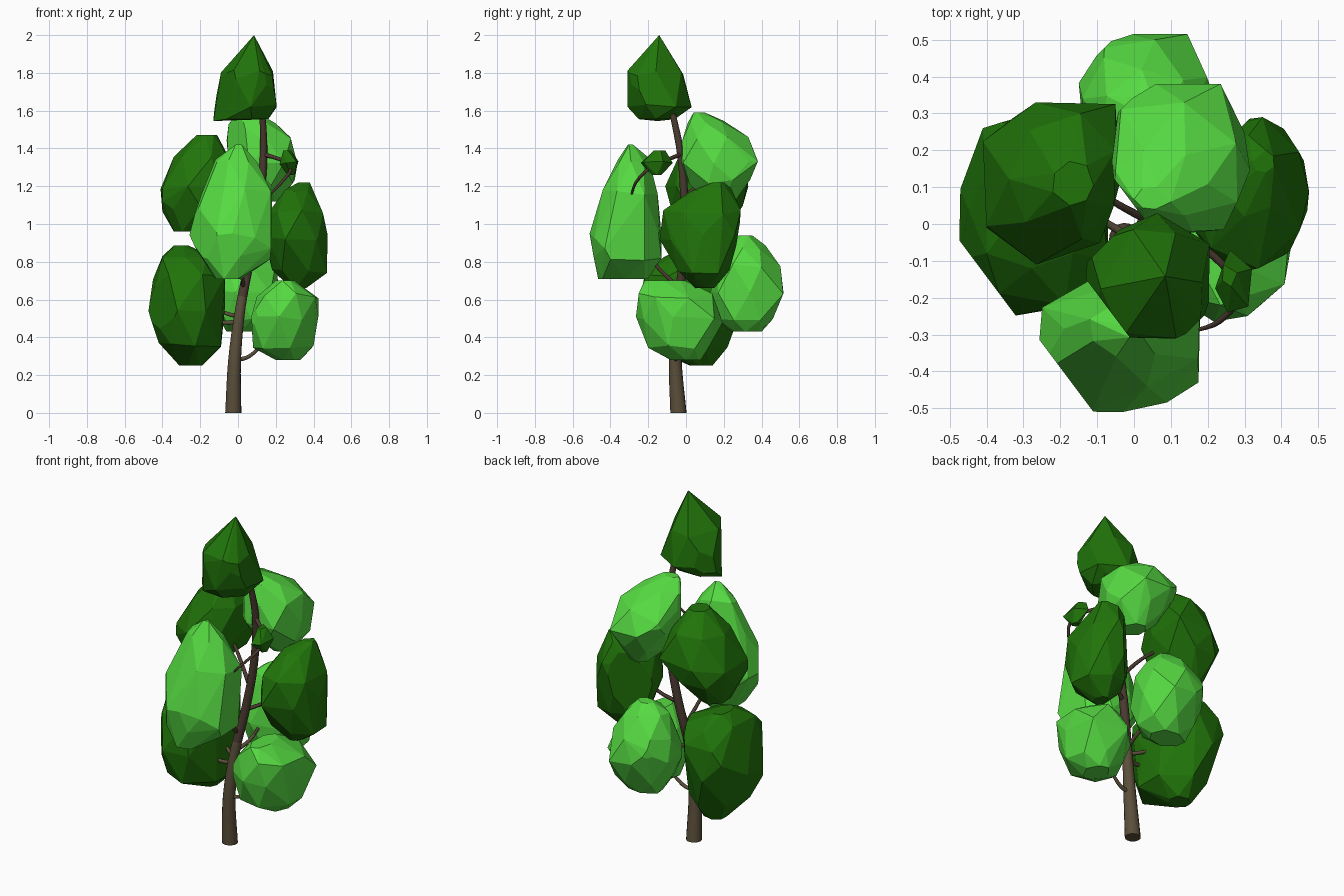
import bpy, bmesh, math, random
from mathutils import Vector

if "Cube" in bpy.data.objects:
    bpy.data.objects.remove(bpy.data.objects["Cube"])

random.seed(7)


def material(name, rgb):
    m = bpy.data.materials.new(name)
    m.diffuse_color = (*rgb, 1)
    m.use_nodes = True
    m.node_tree.nodes["Principled BSDF"].inputs["Base Color"].default_value = m.diffuse_color
    return m


LIGHT = material("light_leaf_green", (0.094, 0.71, 0.055))
DARK = material("dark_leaf_green", (0.015, 0.175, 0.003))
BARK = material("bark_brown", (0.105, 0.078, 0.043))
BARK_UP = material("upper_bark_brown", (0.070, 0.043, 0.030))

DIAG_U, DIAG_V = Vector((0.8, 0.6, 0)), Vector((-0.707, 0.707, 0))   # diagonal plan directions


def finish(bm, name, mats):
    me = bpy.data.meshes.new(name)
    bm.to_mesh(me)
    bm.free()
    for m in mats:
        me.materials.append(m)
    ob = bpy.data.objects.new(name, me)
    bpy.context.collection.objects.link(ob)
    return ob


def hull(points):
    bm = bmesh.new()
    for p in points:
        bm.verts.new(p)
    bmesh.ops.remove_doubles(bm, verts=bm.verts[:], dist=0.025)
    res = bmesh.ops.convex_hull(bm, input=bm.verts[:])
    junk = {g for g in res["geom_interior"] + res["geom_unused"]
            if isinstance(g, bmesh.types.BMVert)}
    bmesh.ops.delete(bm, geom=list(junk), context='VERTS')
    bmesh.ops.recalc_face_normals(bm, faces=bm.faces[:])
    return bm


def clump(name, mat, rows, u=(None, None), v=(None, None), corners=(), n=7):
    """Faceted leaf clump: hull of jittered rings (z, x0, x1, y0, y1), trimmed on the diagonals."""
    pts = [Vector(c) for c in corners]
    for k, (z, x0, x1, y0, y1) in enumerate(rows):
        ring = []
        for i in range(n):
            a = 2 * math.pi * (i + 0.5 * (k % 2) + random.uniform(-0.15, 0.15)) / n
            r = random.uniform(0.95, 1.05)
            ring.append((r * math.cos(a), r * math.sin(a)))
        us, vs = [p[0] for p in ring], [p[1] for p in ring]
        end = k in (0, len(rows) - 1)
        for a, b in ring:
            fx = (a - min(us)) / (max(us) - min(us))
            fy = (b - min(vs)) / (max(vs) - min(vs))
            dz = 0 if end else random.uniform(-0.015, 0.015)
            pts.append(Vector((x0 + fx * (x1 - x0), y0 + fy * (y1 - y0), z + dz)))
    bm = hull(pts)
    for d, (lo, hi) in ((DIAG_U, u), (DIAG_V, v)):
        for sign, lim in ((-1, lo), (1, hi)):
            if lim is not None:
                bmesh.ops.bisect_plane(bm, geom=bm.verts[:] + bm.edges[:] + bm.faces[:],
                                       plane_co=d * lim, plane_no=d * sign, clear_outer=True)
    pts = [p.co.copy() for p in bm.verts]
    bm.free()
    bm = hull(pts)
    bmesh.ops.dissolve_limit(bm, angle_limit=math.radians(7),
                             verts=bm.verts[:], edges=bm.edges[:])
    return finish(bm, name, [mat])


def smooth_path(pts, steps=4):
    """Catmull-Rom through (x, y, z, radius) points."""
    P = [Vector(p) for p in pts]
    P = [2 * P[0] - P[1]] + P + [2 * P[-1] - P[-2]]
    out = []
    for i in range(1, len(P) - 2):
        a, b, c, d = P[i - 1:i + 3]
        for s in range(steps):
            t = s / steps
            out.append(0.5 * (2 * b + (c - a) * t + (2 * a - 5 * b + 4 * c - d) * t * t
                              + (3 * b - a - 3 * c + d) * t ** 3))
    return out + [P[-2]]


def limb(name, pts, sides=12):
    path = smooth_path(pts)
    bm = bmesh.new()
    rings = []
    for i, p in enumerate(path):
        t = (path[min(i + 1, len(path) - 1)] - path[max(i - 1, 0)])
        t = Vector((t.x, t.y, t.z)).normalized()
        if i == 0 and p.z < 0.01:
            t = Vector((0, 0, 1))
        side = t.cross(Vector((0.3, 1, 0.1))).normalized()
        up = t.cross(side)
        c = Vector((p.x, p.y, p.z))
        rings.append([bm.verts.new(c + p.w * (math.cos(a) * side + math.sin(a) * up))
                      for a in (2 * math.pi * j / sides for j in range(sides))])
    for r0, r1 in zip(rings, rings[1:]):
        for j in range(sides):
            k = (j + 1) % sides
            bm.faces.new((r0[j], r0[k], r1[k], r1[j])).smooth = True
    bm.faces.new(rings[0])
    bm.faces.new(rings[-1])
    bmesh.ops.recalc_face_normals(bm, faces=bm.faces[:])
    # lighter bark low on the tree
    for f in bm.faces:
        f.material_index = 0 if f.calc_center_median().z < 0.6 else 1
    return finish(bm, name, [BARK, BARK_UP])


# Trunk
limb("trunk", [(-.025, -.04, 0, .043), (-.018, -.057, .28, .034), (.012, -.045, .55, .027),
               (.06, -.015, .8, .024), (.11, -.008, 1.08, .022), (.135, -.025, 1.35, .020),
               (.128, -.07, 1.58, .016), (.10, -.10, 1.7, .012)], 16)

# Branches, each running from the trunk into a leaf clump
branches = {
    "low_right": [(-.01, -.055, .28, .012), (.06, -.05, .30, .010), (.15, -.04, .38, .008)],
    "low_left": [(0, -.05, .48, .012), (-.09, -.06, .48, .010), (-.2, -.04, .52, .008)],
    "low_left_back": [(0, -.045, .51, .012), (-.07, .0, .53, .010), (-.18, .06, .58, .008)],
    "low_back": [(.01, -.04, .55, .012), (.03, .07, .58, .010), (.03, .2, .65, .008)],
    "middle_front": [(.03, -.02, .65, .012), (.02, -.12, .74, .010), (0, -.22, .85, .008)],
    "middle_right": [(.06, -.015, .8, .012), (.14, .02, .84, .010), (.22, .05, .9, .008)],
    "upper_left": [(.08, -.01, .95, .012), (-.02, .04, 1.07, .010), (-.12, .1, 1.15, .008)],
    "upper_back": [(.11, -.01, 1.15, .012), (.12, .06, 1.2, .010), (.12, .15, 1.28, .008)],
    "upper_drooping": [(.132, -.025, 1.37, .012), (.24, -.11, 1.335, .010),
                       (.28, -.2, 1.29, .009), (.23, -.265, 1.22, .008),
                       (.165, -.29, 1.15, .005)],
}
for key, pts in branches.items():
    limb(key + "_branch", pts, 8)

# Leaf clumps
clump("crown_clump", DARK, [
    (1.555, -.12, .16, -.25, -.06), (1.63, -.125, .205, -.31, .03),
    (1.80, -.09, .185, -.31, -.015), (2.0, .085, .095, -.145, -.135)],
    (-.194, .161), (-.31, .017),
    [(-.13, -.15, 1.545), (.18, -.28, 1.78), (.21, -.04, 1.6), (-.09, -.16, 1.8)], 6)
clump("front_clump", LIGHT, [
    (.71, -.12, .02, -.465, -.2), (.82, -.2, .17, -.49, -.13), (.94, -.265, .18, -.51, -.13),
    (1.17, -.19, .18, -.44, -.15), (1.34, -.12, .1, -.36, -.2), (1.42, -.02, .02, -.31, -.28)],
    (-.394, .03), (-.428, None),
    [(-.265, -.22, .93), (-.21, -.37, .95), (-.03, -.51, .95), (.175, -.43, .87)])
clump("right_clump", DARK, [
    (.66, .28, .36, .05, .15), (.75, .18, .47, -.04, .23), (.93, .14, .475, -.14, .28),
    (1.06, .16, .45, -.12, .29), (1.18, .25, .40, .02, .24), (1.22, .32, .38, .14, .2)],
    (.09, .483), (-.35, -.02))
clump("low_right_clump", LIGHT, [
    (.28, .2, .33, -.08, .08), (.35, .08, .40, -.2, .12), (.5, .07, .425, -.265, .2),
    (.62, .1, .425, -.25, .14), (.70, .2, .3, -.22, 0)],
    (-.033, .428), (-.405, -.01), [(.41, .15, .5)])
clump("low_left_clump", DARK, [
    (.25, -.31, -.19, .02, .14), (.36, -.42, -.09, -.2, .22), (.55, -.475, -.07, -.25, .29),
    (.72, -.45, -.07, -.22, .3), (.82, -.4, -.09, -.12, .25), (.885, -.34, -.26, 0, .15)],
    (-.406, .02), (None, .505), [(-.41, .26, .65), (-.4, -.08, .82)])
clump("upper_left_clump", DARK, [
    (.96, -.34, -.2, .02, .2), (1.08, -.4, -.08, -.08, .3), (1.2, -.41, -.04, -.11, .33),
    (1.36, -.34, -.05, -.04, .3), (1.47, -.22, -.11, .05, .17)],
    (-.352, .155), (None, .46), [(-.04, .325, 1.22), (-.4, -.01, 1.12)])
clump("upper_back_clump", LIGHT, [
    (1.12, .1, .22, .12, .26), (1.22, 0, .3, .02, .34), (1.33, -.05, .315, -.03, .38),
    (1.45, -.06, .28, -.02, .33), (1.54, -.05, .2, 0, .2), (1.59, 0, .1, .04, .1)],
    (.03, .428), (-.2, .245), [(.235, .38, 1.33), (-.04, .32, 1.4)])
clump("low_back_clump", LIGHT, [
    (.43, -.06, .14, .24, .4), (.5, -.11, .19, .16, .46), (.65, -.15, .22, .13, .515),
    (.78, -.14, .2, .16, .5), (.88, -.08, .16, .21, .42), (.94, -.01, .09, .28, .35)],
    (.03, .428), (0, .395), [(-.08, .49, .72), (.145, .515, .63)])
clump("small_branch_clump", DARK, [
    (1.26, .26, .3, -.18, -.13), (1.325, .22, .32, -.24, -.07), (1.39, .24, .28, -.17, -.1)], n=5)
